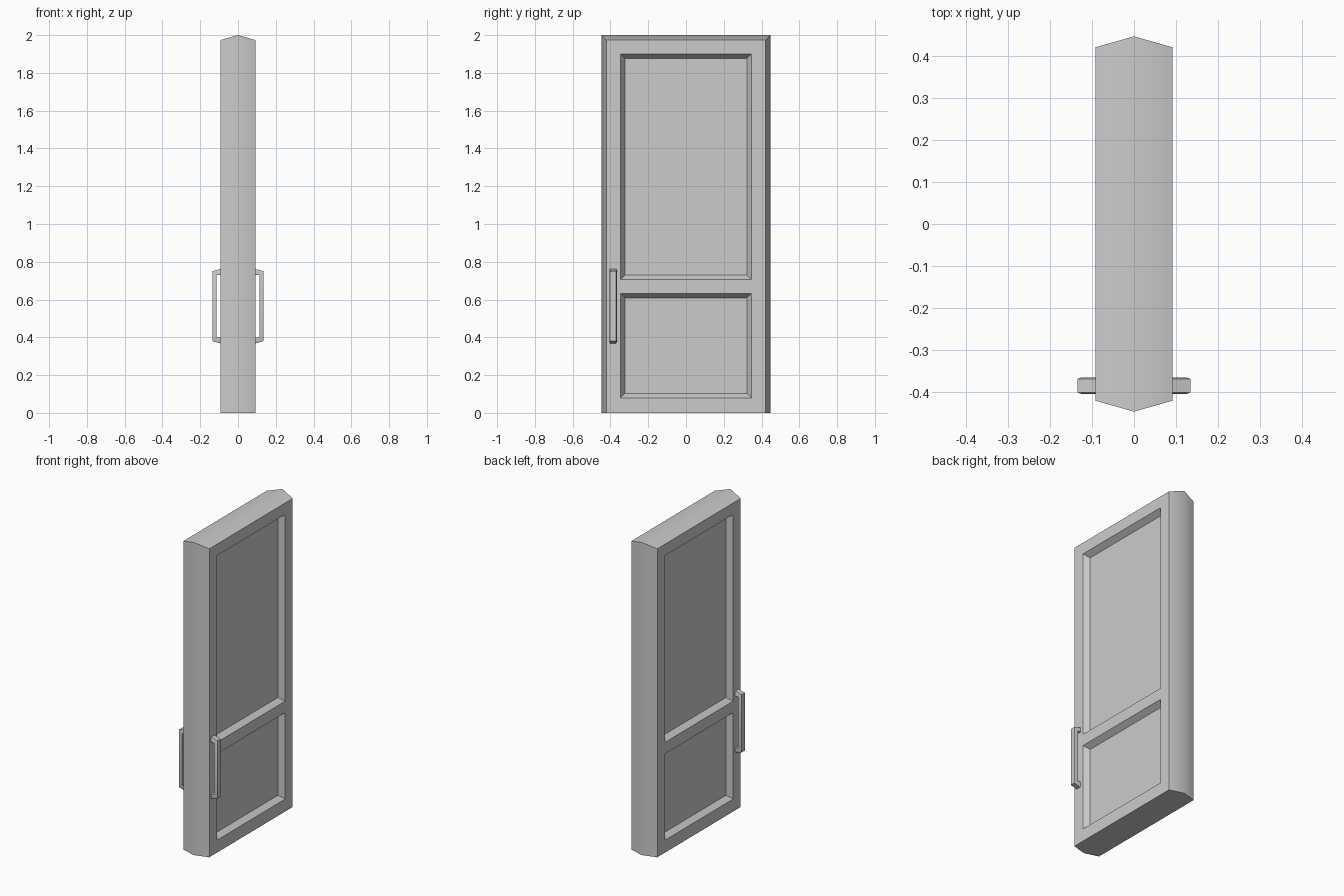
import bpy, bmesh, math
from mathutils import Vector

default = bpy.data.objects.get("Cube")
if default:
    bpy.data.objects.remove(default, do_unlink=True)

grey = bpy.data.materials.new("light_grey")
grey.use_nodes = True
colour = (0.6, 0.6, 0.6, 1)
grey.diffuse_color = colour
grey.node_tree.nodes["Principled BSDF"].inputs["Base Color"].default_value = colour


def finish(name, bm):
    bmesh.ops.recalc_face_normals(bm, faces=bm.faces)
    mesh = bpy.data.meshes.new(name)
    bm.to_mesh(mesh)
    bm.free()
    mesh.materials.append(grey)
    ob = bpy.data.objects.new(name, mesh)
    bpy.context.collection.objects.link(ob)
    bpy.ops.object.select_all(action='DESELECT')
    ob.select_set(True)
    bpy.context.view_layer.objects.active = ob
    bpy.ops.object.shade_smooth_by_angle(angle=math.radians(40))
    return ob


# Door leaf: block cut along the panel outlines and the middle of its edges
HALF_X, HALF_Y, HEIGHT, RIDGE = 0.092, 0.422, 1.974, 0.026
PANEL_Y = 0.346
PANELS = [(0.08, 0.632), (0.706, 1.90)]

bm = bmesh.new()
bmesh.ops.create_cube(bm, size=1)
for v in bm.verts:
    v.co = Vector((v.co.x * 2 * HALF_X, v.co.y * 2 * HALF_Y, (v.co.z + 0.5) * HEIGHT))
cuts = [((0, 0, 0), (1, 0, 0))]
cuts += [((0, y, 0), (0, 1, 0)) for y in (-PANEL_Y, PANEL_Y)]
cuts += [((0, 0, z), (0, 0, 1)) for panel in PANELS for z in panel]
for point, normal in cuts:
    bmesh.ops.bisect_plane(bm, geom=bm.verts[:] + bm.edges[:] + bm.faces[:],
                           plane_co=point, plane_no=normal)

# Raise the shallow ridge around the sides and top
for v in bm.verts:
    if abs(v.co.x) < 0.001:
        if abs(v.co.y) > HALF_Y - 0.001:
            v.co.y += math.copysign(RIDGE, v.co.y)
        if v.co.z > HEIGHT - 0.001:
            v.co.z += RIDGE

# Recessed panels with sloping borders on both faces
bm.normal_update()
recesses = []
for f in bm.faces:
    c = f.calc_center_median()
    if abs(f.normal.x) > 0.99 and abs(c.y) < PANEL_Y \
            and any(low < c.z < high for low, high in PANELS):
        recesses.append(f)
bmesh.ops.inset_individual(bm, faces=recesses, thickness=0.033, depth=-0.035)
finish("door_leaf", bm)


# Pull handles: bracket profile lofted across the width, outer rim chamfered
def handle(name, side):
    inner = [(0.09, 0.73), (0.113, 0.73), (0.113, 0.40), (0.09, 0.40)]
    bm = bmesh.new()
    loops = []
    for y, inset in ((-0.02, 0.01), (-0.016, 0), (0.016, 0), (0.02, 0.01)):
        outer = [(0.09, 0.367 + inset), (0.135 - inset, 0.38 + inset),
                 (0.135 - inset, 0.75 - inset), (0.09, 0.763 - inset)]
        loops.append([bm.verts.new((side * x, y - 0.386, z)) for x, z in inner + outer])
    count = len(loops[0])
    for a, b in zip(loops, loops[1:]):
        for i in range(count):
            j = (i + 1) % count
            bm.faces.new((a[i], a[j], b[j], b[i]))
    for loop in (loops[0], loops[-1]):
        for i, j in ((0, 7), (1, 6), (2, 5)):
            bm.faces.new((loop[i], loop[i + 1], loop[j - 1], loop[j]))
    finish(name, bm)


handle("left_handle", 1)
handle("right_handle", -1)
